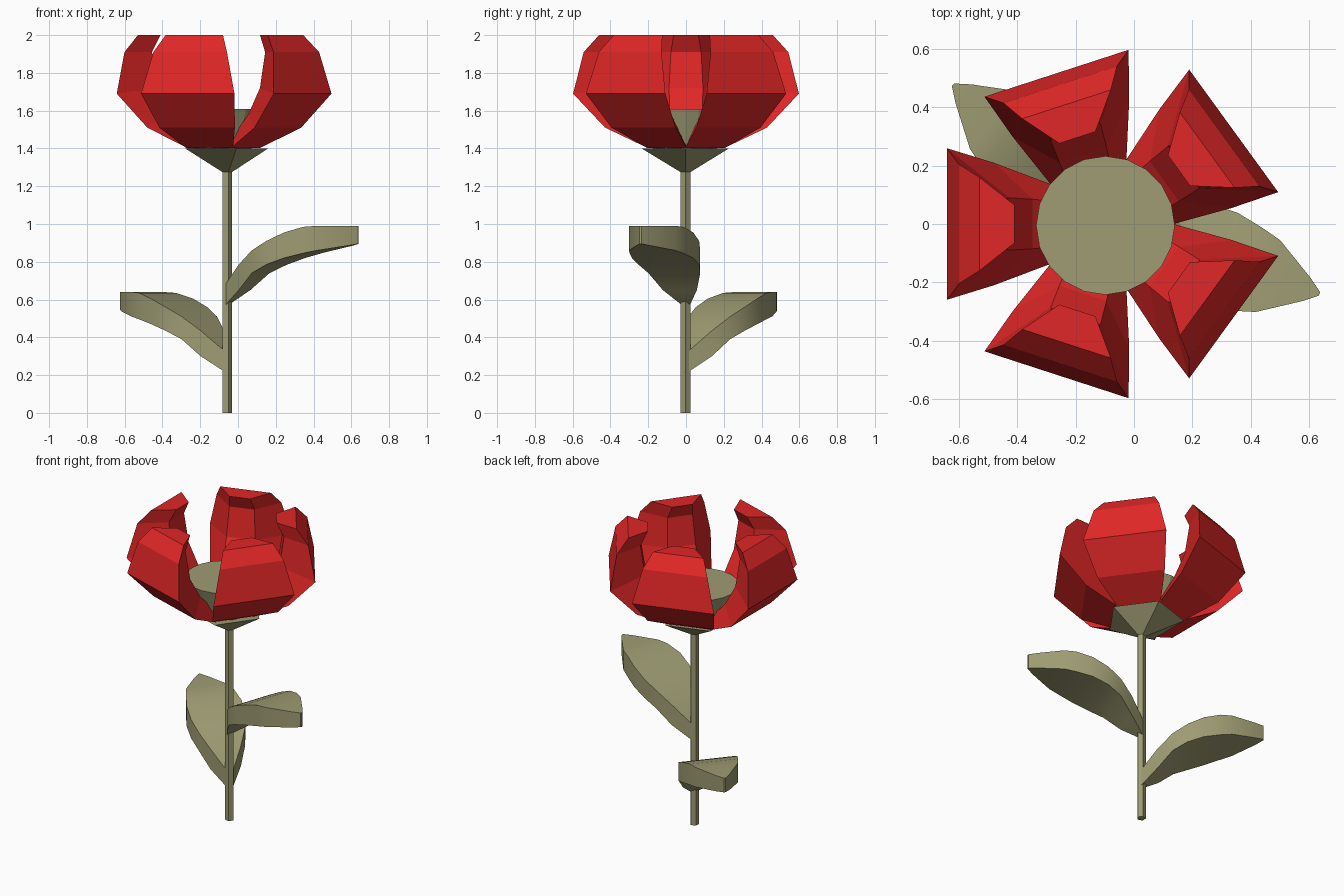
import bpy, math
from mathutils import Matrix, Vector

if "Cube" in bpy.data.objects:
    bpy.data.objects.remove(bpy.data.objects["Cube"])


def material(name, rgb):
    m = bpy.data.materials.new(name)
    m.diffuse_color = (*rgb, 1)
    m.use_nodes = True
    m.node_tree.nodes["Principled BSDF"].inputs["Base Color"].default_value = m.diffuse_color
    return m


RED = material("petal red", (0.753, 0.02, 0.02))
GREEN = material("olive green", (0.342, 0.332, 0.171))


def loft(name, rings, mat, smooth=False):
    """Join equal-length closed rings with quads and cap both ends."""
    n = len(rings[0])
    verts = [v for r in rings for v in r]
    faces = [tuple(reversed(range(n))),
             tuple(range(len(verts) - n, len(verts)))]
    for k in range(len(rings) - 1):
        for i in range(n):
            j = (i + 1) % n
            faces.append((k * n + i, k * n + j, k * n + n + j, k * n + n + i))
    me = bpy.data.meshes.new(name)
    me.from_pydata(verts, [], faces)
    me.materials.append(mat)
    ob = bpy.data.objects.new(name, me)
    bpy.context.collection.objects.link(ob)
    bpy.ops.object.select_all(action='DESELECT')
    ob.select_set(True)
    bpy.context.view_layer.objects.active = ob
    bpy.ops.object.mode_set(mode='EDIT')
    bpy.ops.mesh.select_all(action='SELECT')
    bpy.ops.mesh.normals_make_consistent(inside=False)
    bpy.ops.object.mode_set(mode='OBJECT')
    if smooth:
        bpy.ops.object.shade_smooth_by_angle(angle=math.radians(35))
    return ob


def ring(cx, cy, z, r, n):
    return [(cx + r * math.cos(i * math.tau / n), cy + r * math.sin(i * math.tau / n), z)
            for i in range(n)]


# Five-sided stem and flaring cup under the bloom
loft("stem", [ring(-0.06, -0.003, 0, 0.0276, 5),
              ring(-0.06, -0.003, 1.29, 0.0276, 5)], GREEN)
loft("flower_cup", [ring(-0.06, -0.003, 1.275, 0.028, 5),
                    ring(-0.083, -0.004, 1.40, 0.243, 5)], GREEN)

# Round flower centre
loft("flower_centre", [ring(-0.098, -0.005, 1.40, 0.17, 20),
                       ring(-0.098, -0.005, 1.61, 0.238, 20)], GREEN)

# Petal sections: outer (radius, z, half width) then inner (radius, z, half width)
PETAL = [((0.17, 1.402, 0.13), (0.10, 1.42, 0.07)),
         ((0.382, 1.51, 0.21), (0.25, 1.58, 0.085)),
         ((0.544, 1.69, 0.26), (0.33, 1.72, 0.09)),
         ((0.503, 1.91, 0.205), (0.357, 1.91, 0.08)),
         ((0.432, 2.0, 0.16), (0.312, 2.0, 0.065))]
for k in range(5):
    place = (Matrix.Translation((-0.098, 0, 0))
             @ Matrix.Rotation(math.radians(36 + 72 * k), 4, 'Z'))
    rings = [[place @ Vector(p) for p in
              ((ro, -wo, zo), (ro, wo, zo), (ri, wi, zi), (ri, -wi, zi))]
             for (ro, zo, wo), (ri, zi, wi) in PETAL]
    loft(f"petal_{k + 1}", rings, RED)

# Leaf stations: distance from stem, half width, top z, bottom z
LEAF = [(0.0, 0.022, 0.68, 0.57), (0.10, 0.095, 0.785, 0.65),
        (0.19, 0.145, 0.86, 0.74), (0.28, 0.17, 0.91, 0.785),
        (0.38, 0.172, 0.955, 0.82), (0.48, 0.15, 0.985, 0.845),
        (0.55, 0.13, 0.99, 0.86), (0.69, 0.042, 0.99, 0.885),
        (0.737, 0.006, 0.99, 0.895)]
for name, angle, dz in (("upper_leaf", -19, 0), ("lower_leaf", 139.6, -0.35)):
    place = (Matrix.Translation((-0.06, 0, dz))
             @ Matrix.Rotation(math.radians(angle), 4, 'Z'))
    rings = [[place @ Vector(p) for p in
              ((s, -w, b), (s, w, b), (s, w, t), (s, -w, t))]
             for s, w, t, b in LEAF]
    loft(name, rings, GREEN, smooth=True)
